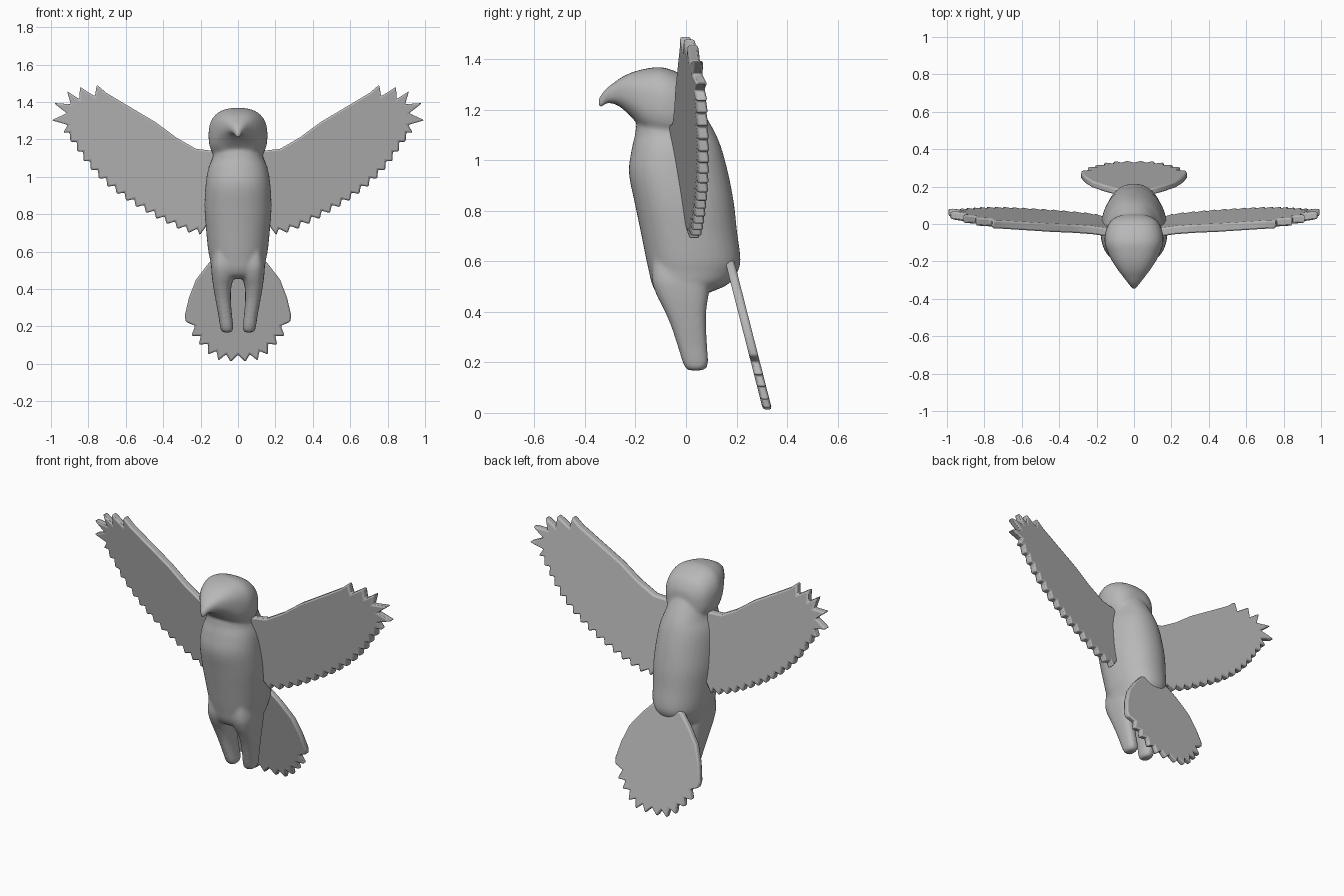
import bpy, bmesh, math
from mathutils import Vector

if "Cube" in bpy.data.objects:
    bpy.data.objects.remove(bpy.data.objects["Cube"])

grey = bpy.data.materials.new("plain grey")
grey.diffuse_color = (0.48, 0.48, 0.48, 1)
grey.use_nodes = True
grey.node_tree.nodes["Principled BSDF"].inputs["Base Color"].default_value = grey.diffuse_color


def finish(name, bm):
    bmesh.ops.recalc_face_normals(bm, faces=bm.faces)
    mesh = bpy.data.meshes.new(name)
    bm.to_mesh(mesh)
    bm.free()
    mesh.materials.append(grey)
    ob = bpy.data.objects.new(name, mesh)
    bpy.context.collection.objects.link(ob)
    return ob


def spline(rows, steps=4):
    """Smoothly interpolate rows of numbers."""
    out = []
    for i in range(len(rows) - 1):
        a, b = rows[max(i - 1, 0)], rows[i]
        c, d = rows[i + 1], rows[min(i + 2, len(rows) - 1)]
        for s in range(steps):
            t = s / steps
            out.append([0.5 * (2 * q + (r - p) * t + (2 * p - 5 * q + 4 * r - w) * t * t
                               + (3 * q - p - 3 * r + w) * t ** 3)
                        for p, q, r, w in zip(a, b, c, d)])
    return out + [list(rows[-1])]


def oval(n, power):
    """Unit superellipse."""
    e = 2 / power
    pts = []
    for k in range(n):
        a = 2 * math.pi * k / n
        c, s = math.cos(a), math.sin(a)
        pts.append((math.copysign(abs(c) ** e, c), math.copysign(abs(s) ** e, s)))
    return pts


def loft(bm, rings):
    loops = [[bm.verts.new(p) for p in ring] for ring in rings]
    n = len(loops[0])
    for a, b in zip(loops, loops[1:]):
        for k in range(n):
            bm.faces.new((a[k], a[(k + 1) % n], b[(k + 1) % n], b[k]))
    bm.faces.new(loops[0])
    bm.faces.new(loops[-1])


bm = bmesh.new()

# torso: z, front y, back y, half width (egg section, narrower behind)
torso = [(1.22, -.13, .05, .09), (1.155, -.19, .09, .122), (1.10, -.202, .12, .137),
         (1.04, -.216, .143, .16), (.95, -.226, .167, .174), (.83, -.203, .19, .179),
         (.72, -.18, .202, .171), (.61, -.158, .216, .16), (.56, -.147, .205, .15),
         (.51, -.135, .168, .14), (.475, -.115, .09, .11), (.455, -.08, .05, .07)]
rings = []
for z, yf, yb, w in spline(torso):
    yc = yf + 0.41 * (yb - yf)
    rings.append([(w * c, yc + s * ((yb - yc) if s > 0 else (yc - yf)), z)
                  for c, s in oval(40, 2.15)])
loft(bm, rings)

# head and hooked beak: y, top z, bottom z, half width
head = [(-.348, 1.243, 1.212, .01), (-.335, 1.262, 1.208, .018), (-.315, 1.285, 1.226, .034),
        (-.28, 1.312, 1.222, .06), (-.25, 1.332, 1.203, .083), (-.21, 1.35, 1.165, .11),
        (-.16, 1.363, 1.11, .137), (-.10, 1.369, 1.08, .157), (-.04, 1.352, 1.07, .152),
        (.01, 1.32, 1.08, .13), (.04, 1.275, 1.10, .09), (.05, 1.24, 1.13, .05)]
rings = []
for y, zt, zb, w in spline(head):
    rings.append([(w * c, y, (zt + zb) / 2 + s * (zt - zb) / 2) for c, s in oval(40, 2.5)])
loft(bm, rings)

# legs: z, front y, back y, inner x, outer x
leg = [(.62, -.13, .08, .03, .13), (.53, -.135, .09, .015, .143), (.47, -.118, .09, .02, .14),
       (.41, -.088, .081, .036, .132), (.34, -.058, .08, .038, .12), (.26, -.032, .084, .032, .105),
       (.20, -.013, .088, .025, .096), (.175, .0, .078, .03, .088), (.168, .015, .06, .04, .075)]
for side in (-1, 1):
    rings = []
    for z, yf, yb, xi, xo in spline(leg):
        rings.append([(side * ((xi + xo) / 2 + c * (xo - xi) / 2),
                       (yf + yb) / 2 + s * (yb - yf) / 2, z) for c, s in oval(28, 2.6)])
    loft(bm, rings)

# torso, head and legs fused into one smooth skin
body = finish("body_head_legs", bm)
rm = body.modifiers.new("fuse", 'REMESH')
rm.mode = 'VOXEL'
rm.voxel_size = 0.009
rm.use_smooth_shade = True
sm = body.modifiers.new("soften", 'SMOOTH')
sm.factor = 0.5
sm.iterations = 8


def slab(name, outline, plane, thick, bevel):
    """Flat feathered panel with outline in x, z and depth given by plane(x, z)."""
    bm = bmesh.new()
    front = [bm.verts.new((x, plane(x, z) - thick / 2, z)) for x, z in outline]
    back = [bm.verts.new((x, plane(x, z) + thick / 2, z)) for x, z in outline]
    n = len(outline)
    bm.faces.new(front)
    bm.faces.new(back[::-1])
    for k in range(n):
        bm.faces.new((front[k], back[k], back[(k + 1) % n], front[(k + 1) % n]))
    ob = finish(name, bm)
    bv = ob.modifiers.new("round edge", 'BEVEL')
    bv.width = bevel
    bv.segments = 2
    bv.limit_method = 'ANGLE'
    bv.angle_limit = math.radians(50)
    bpy.ops.object.select_all(action='DESELECT')
    ob.select_set(True)
    bpy.context.view_layer.objects.active = ob
    bpy.ops.object.shade_smooth_by_angle(angle=math.radians(40))
    return ob


# wing: leading edge, long finger feathers, then toothed trailing edge
lead = [(.07, 1.12), (.14, 1.14), (.225, 1.15), (.33, 1.21), (.44, 1.292), (.6, 1.387), (.705, 1.45)]
fingers = [(.755, 1.493), (.765, 1.43), (.845, 1.482), (.848, 1.415), (.915, 1.46), (.893, 1.388),
           (.985, 1.395), (.915, 1.34), (.997, 1.303), (.91, 1.278)]
trail = [(.935, 1.235), (.88, 1.165), (.81, 1.062), (.71, .957), (.6, .872), (.49, .805),
         (.385, .748), (.28, .703), (.205, .688)]
path = [Vector(p) for p in spline(trail, 8)]


def along(t):
    """Point at fraction t of the trailing edge length."""
    left = t * sum((b - a).length for a, b in zip(path, path[1:]))
    for a, b in zip(path, path[1:]):
        d = (b - a).length
        if left <= d:
            return a.lerp(b, left / d)
        left -= d
    return path[-1]


teeth = 15
edge = []
for i in range(teeth + 1):
    edge.append(tuple(along(i / teeth)))
    if i < teeth:
        p = along((i + 0.6) / teeth)
        edge.append((p.x - .012, p.y + .032))
root = [(.17, .735), (.07, .80)]
wing = slab("wings", lead + fingers + edge + root,
            lambda x, z: .107 + .155 * x - .152 * z, .045, .009)
mirror = wing.modifiers.new("mirror", 'MIRROR')
mirror.use_clip = False

# fan tail with pointed feather tips
tips = [(.28, .225), (.25, .15), (.21, .103), (.16, .05), (.105, .017), (.04, .01)]
half = [(.04, .62), (.1, .598), (.16, .535), (.225, .45), (.262, .355), (.284, .26)]
for i, (x, z) in enumerate(tips):
    half.append((x, z))
    nx, nz = tips[i + 1] if i < len(tips) - 1 else (-x, z)
    mx, mz = (x + nx) / 2, (z + nz) / 2
    inward = (Vector((0, .3)) - Vector((mx, mz))).normalized() * .04
    half.append((mx + inward.x, mz + inward.y))
outline = half + [(-x, z) for x, z in half[-2::-1]]
slab("tail", outline, lambda x, z: .168 + (.62 - z) * .255, .036, .009)
